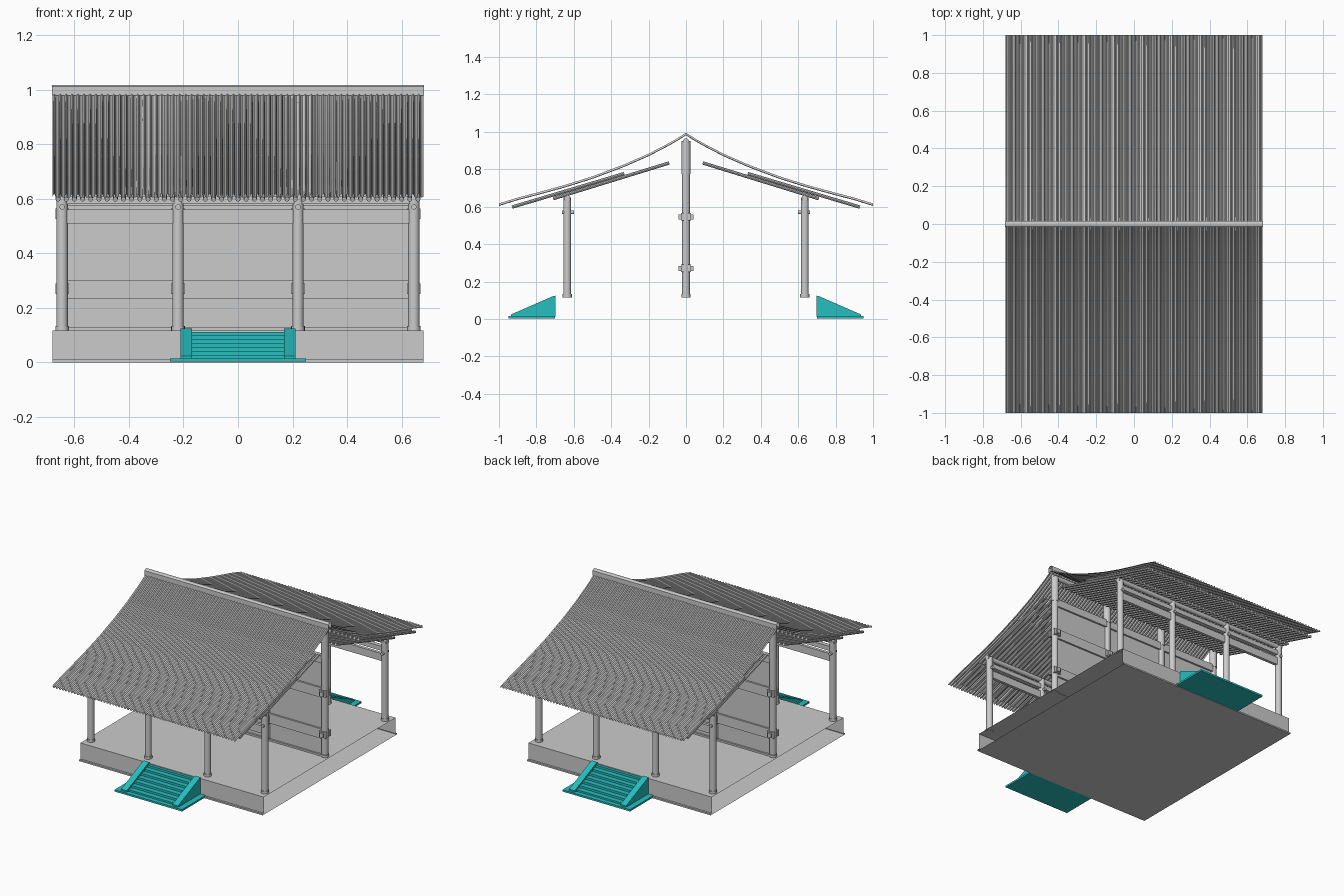
import bpy, bmesh, math
from mathutils import Vector

if "Cube" in bpy.data.objects:
    bpy.data.objects.remove(bpy.data.objects["Cube"])

teal = bpy.data.materials.new("teal")
teal.diffuse_color = (0.02, 0.52, 0.52, 1)
teal.use_nodes = True
teal.node_tree.nodes["Principled BSDF"].inputs["Base Color"].default_value = teal.diffuse_color


def finish(bm, name, smooth=False, mat=None):
    bmesh.ops.recalc_face_normals(bm, faces=bm.faces)
    me = bpy.data.meshes.new(name)
    bm.to_mesh(me)
    bm.free()
    ob = bpy.data.objects.new(name, me)
    bpy.context.collection.objects.link(ob)
    if mat:
        me.materials.append(mat)
    if smooth:
        bpy.ops.object.select_all(action='DESELECT')
        bpy.context.view_layer.objects.active = ob
        ob.select_set(True)
        bpy.ops.object.shade_smooth_by_angle(angle=math.radians(40))
    return ob


def add_box(bm, x, y, z):
    """Box from (min, max) ranges."""
    r = bmesh.ops.create_cube(bm, size=1)
    for v in r["verts"]:
        v.co = Vector([(a + b) / 2 + c * (b - a) for (a, b), c in zip((x, y, z), v.co)])


def add_rod(bm, a, b, r, sides):
    """Round bar between two points."""
    a, b = Vector(a), Vector(b)
    d = b - a
    res = bmesh.ops.create_cone(bm, cap_ends=True, segments=sides, radius1=r, radius2=r, depth=d.length)
    q = d.to_track_quat('Z', 'Y')
    for v in res["verts"]:
        v.co = q @ v.co + (a + b) / 2


def add_prism(bm, profile, x0, x1, closed=True, caps=True):
    """Sweep a (y, z) outline along x."""
    rings = [[bm.verts.new((x, y, z)) for y, z in profile] for x in (x0, x1)]
    n = len(profile)
    for i in range(n if closed else n - 1):
        j = (i + 1) % n
        bm.faces.new((rings[0][i], rings[0][j], rings[1][j], rings[1][i]))
    if caps:
        bm.faces.new(rings[0])
        bm.faces.new(rings[1])


COLS = (-0.645, -0.22, 0.22, 0.645)

# platform: sheet shell with a bottom lip, open at both ends
bm = bmesh.new()
half = [(0.71, 0), (0.71, 0.01), (0.697, 0.01), (0.697, 0.117)]
add_prism(bm, half + [(-y, z) for y, z in reversed(half)], -0.68, 0.68, True, False)
finish(bm, "platform")

# stairs at front and back
for s, side in ((-1, "front"), (1, "back")):
    bm = bmesh.new()
    add_box(bm, (-0.25, 0.25), sorted((s * 0.70, s * 0.95)), (0.003, 0.015))
    for x in (-0.19, 0.19):
        add_prism(bm, [(s * 0.697, 0.012), (s * 0.697, 0.125), (s * 0.715, 0.12),
                       (s * 0.935, 0.024), (s * 0.935, 0.012)], x - 0.021, x + 0.021)
    n = 7
    prof = [(s * 0.697, 0.012), (s * 0.697, 0.112)]
    for i in range(n):
        y = s * (0.715 + 0.205 * i / (n - 1))
        prof += [(y, 0.112 - 0.1 * i / n), (y, 0.112 - 0.1 * (i + 1) / n)]
    add_prism(bm, prof[:-1] + [(s * 0.92, 0.012)], -0.17, 0.17)
    finish(bm, side + "_stairs", mat=teal)

# columns with base rings
bm = bmesh.new()
for x in COLS:
    for y, top in ((-0.635, 0.65), (0, 0.95), (0.635, 0.65)):
        add_rod(bm, (x, y, 0.115), (x, y, top), 0.021, 16)
        add_rod(bm, (x, y, 0.115), (x, y, 0.133), 0.025, 16)
    add_rod(bm, (x, 0, 0.775), (x, 0, 0.95), 0.024, 16)
finish(bm, "columns", True)

# tenon pegs on columns
bm = bmesh.new()
for x in COLS:
    for s in (-1, 1):
        add_rod(bm, (x, s * 0.60, 0.57), (x, s * 0.664, 0.57), 0.010, 10)
        for z in (0.545, 0.27):
            add_box(bm, (x - 0.025, x + 0.025), sorted((s * 0.012, s * 0.028)), (z - 0.02, z + 0.02))
            add_box(bm, (x - 0.012, x + 0.012), sorted((s * 0.026, s * 0.041)), (z - 0.014, z + 0.014))
finish(bm, "tenon_pegs", True)

# dividing wall between middle columns
bm = bmesh.new()
for a, b in zip(COLS, COLS[1:]):
    add_box(bm, (a, b), (-0.004, 0.004), (0.117, 0.79))
finish(bm, "wall_panels")

# wall rails and eave beams
bm = bmesh.new()
for a, b in zip(COLS, COLS[1:]):
    for z0, z1 in ((0.115, 0.128), (0.235, 0.28), (0.28, 0.30), (0.51, 0.575), (0.74, 0.79)):
        add_box(bm, (a, b), (-0.016, 0.016), (z0, z1))
    for y in (-0.635, 0.635):
        add_box(bm, (a, b), (y - 0.010, y + 0.010), (0.51, 0.56))
        add_box(bm, (a, b), (y - 0.014, y + 0.014), (0.58, 0.61))
finish(bm, "beams")

# purlins under the rafters
bm = bmesh.new()
for y, z in ((-0.635, 0.645), (0.635, 0.645), (0, 0.95)):
    add_rod(bm, (-0.665, y, z), (0.665, y, z), 0.016, 12)
finish(bm, "purlins", True)

# two layers of rafters on each slope
bm = bmesh.new()
N = 45
for i in range(N):
    x = -0.66 + 1.32 * i / (N - 1)
    for s in (-1, 1):
        add_rod(bm, (x, s * 0.09, 0.834), (x, s * 0.71, 0.643), 0.009, 8)
        add_rod(bm, (x, s * 0.33, 0.777), (x, s * 0.93, 0.598), 0.009, 8)
finish(bm, "rafters", True)

# corrugated tile sheets on a sagging slope
curve = [(0.0, 0.985), (0.05, 0.953), (0.1, 0.925), (0.2, 0.873), (0.33, 0.816), (0.5, 0.752),
         (0.65, 0.705), (0.8, 0.664), (0.9, 0.638), (1.0, 0.607)]
ROWS = 62
P = 1.36 / ROWS
wave = [(0, 0), (0.1, 0.007), (0.25, 0.0105), (0.4, 0.007), (0.5, 0), (0.75, -0.003)]
line = [(-0.68 + P * (i + u), h) for i in range(ROWS) for u, h in wave] + [(0.68, 0)]
for s, side in ((-1, "front"), (1, "back")):
    bm = bmesh.new()
    grid = [[bm.verts.new((x, s * y, z + h)) for x, h in line] for y, z in curve]
    for r0, r1 in zip(grid, grid[1:]):
        for k in range(len(line) - 1):
            bm.faces.new((r0[k], r0[k + 1], r1[k + 1], r1[k]))
    finish(bm, side + "_roof_tiles", True)

# ridge cap, open at the ends
bm = bmesh.new()
add_prism(bm, [(-0.017, 0.978), (-0.017, 1.012), (-0.008, 1.018), (0.008, 1.018),
               (0.017, 1.012), (0.017, 0.978)], -0.682, 0.682, False, False)
finish(bm, "ridge_cap")
